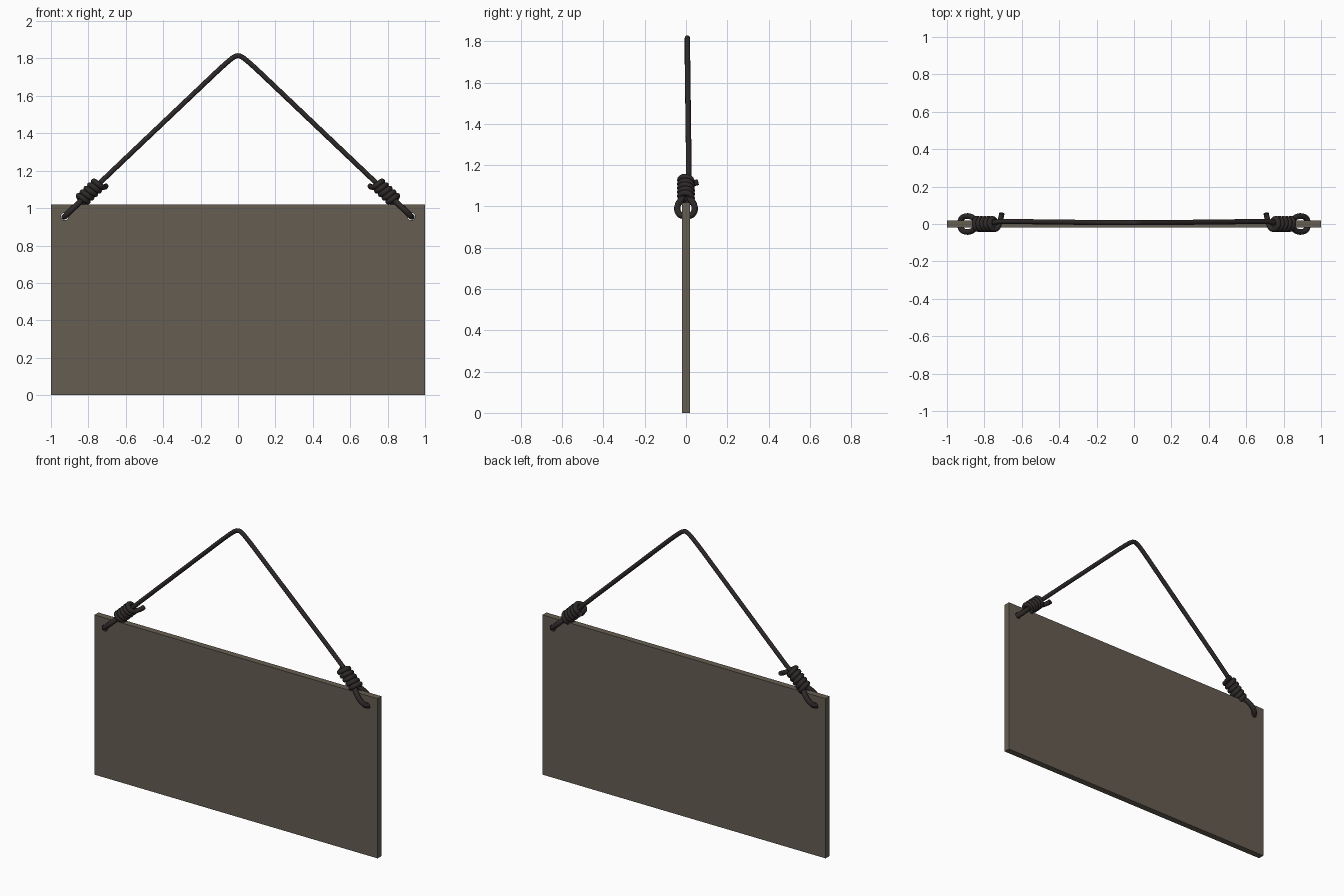
import bpy, math

if "Cube" in bpy.data.objects:
    bpy.data.objects.remove(bpy.data.objects["Cube"])


def material(name, rgb):
    m = bpy.data.materials.new(name)
    m.diffuse_color = (*rgb, 1)
    m.use_nodes = True
    m.node_tree.nodes["Principled BSDF"].inputs["Base Color"].default_value = m.diffuse_color
    return m


BOARD = material("weathered brown", (0.130, 0.110, 0.085))
ROPE = material("dark rope", (0.028, 0.022, 0.022))

APEX_Z = 1.84                 # where the two straight cord lines would meet
DX, DZ = 0.7235, -0.6903      # direction of the right cord, going down


def on_cord(side, s, y=0.0, n=0.0):
    """Point s along the cord, y across the board, n square to the cord."""
    return (side * (s * DX - n * DZ), y, APEX_Z + s * DZ + n * DX)


def rope(name, points, radius, smooth_path=False):
    cu = bpy.data.curves.new(name, 'CURVE')
    cu.dimensions = '3D'
    cu.bevel_depth = radius
    cu.bevel_resolution = 3
    cu.use_fill_caps = True
    cu.resolution_u = 5
    sp = cu.splines.new('NURBS' if smooth_path else 'POLY')
    sp.points.add(len(points) - 1)
    for p, co in zip(sp.points, points):
        p.co = (*co, 1)
    if smooth_path:
        sp.order_u = 4
        sp.use_endpoint_u = True
    ob = bpy.data.objects.new(name, cu)
    bpy.context.collection.objects.link(ob)
    cu.materials.append(ROPE)
    bpy.ops.object.select_all(action='DESELECT')
    ob.select_set(True)
    bpy.context.view_layer.objects.active = ob
    bpy.ops.object.convert(target='MESH')
    bpy.ops.object.shade_smooth_by_angle(angle=math.radians(50))
    return bpy.context.object


# Sign board
bpy.ops.mesh.primitive_cube_add(size=1, location=(0, 0, 0.51))
board = bpy.context.object
board.name = "sign_board"
board.scale = (2, 0.04, 1.02)
bpy.ops.object.transform_apply(location=True, scale=True)
board.data.materials.append(BOARD)

# Holes for the rope in the two upper corners
for side in (-1, 1):
    bpy.ops.mesh.primitive_cylinder_add(vertices=20, radius=0.02, depth=0.2,
                                        location=on_cord(side, 1.282),
                                        rotation=(math.pi / 2, 0, 0))
    cutter = bpy.context.object
    cutter.data.materials.append(BOARD)
    mod = board.modifiers.new("hole", 'BOOLEAN')
    mod.object = cutter
    mod.solver = 'EXACT'
    bpy.context.view_layer.objects.active = board
    bpy.ops.object.modifier_apply(modifier=mod.name)
    bpy.data.objects.remove(cutter)

# Hanging cord, two straight runs with a rounded bend at the top
xs = [i * 0.0125 for i in range(-10, 11)]
xs = [-0.80, -0.72, -0.62] + xs + [0.62, 0.72, 0.80]
cord = []
for x in xs:
    y = 0.0 if abs(x) > 0.75 else 0.007 + 0.006 * (abs(x) > 0.6)
    cord.append((x, y, APEX_Z + DZ / DX * math.hypot(x, 0.026)))
rope("hanging_cord", cord, 0.0135)

TURNS, STEPS, R = 5, 20, 0.029
for side, label in ((-1, "left"), (1, "right")):
    # Loop through the hole and over both faces of the board
    half = [(1.12, 0.012), (1.16, 0.016), (1.19, 0.036), (1.22, 0.043),
            (1.255, 0.042), (1.28, 0.028)]
    path = half + [(1.288, 0.0)] + [(s, -y) for s, y in reversed(half)]
    rope("corner_loop_" + label, [on_cord(side, s, y) for s, y in path],
         0.0155, True)

    # Wrapped knot, finishing in a short tail towards the back
    knot = []
    for i in range(TURNS * STEPS + 1):
        t = i / (TURNS * STEPS)
        a = math.pi + 2 * math.pi * TURNS * (1 - t)
        knot.append(on_cord(side, 1.165 - 0.14 * t,
                            R * math.sin(a), R * math.cos(a)))
    for s, y, n in ((1.022, 0.012, -0.031), (1.018, 0.028, -0.034),
                    (1.014, 0.044, -0.036), (1.010, 0.058, -0.035)):
        knot.append(on_cord(side, s, y, n))
    rope("wrapped_knot_" + label, knot, 0.0145)
